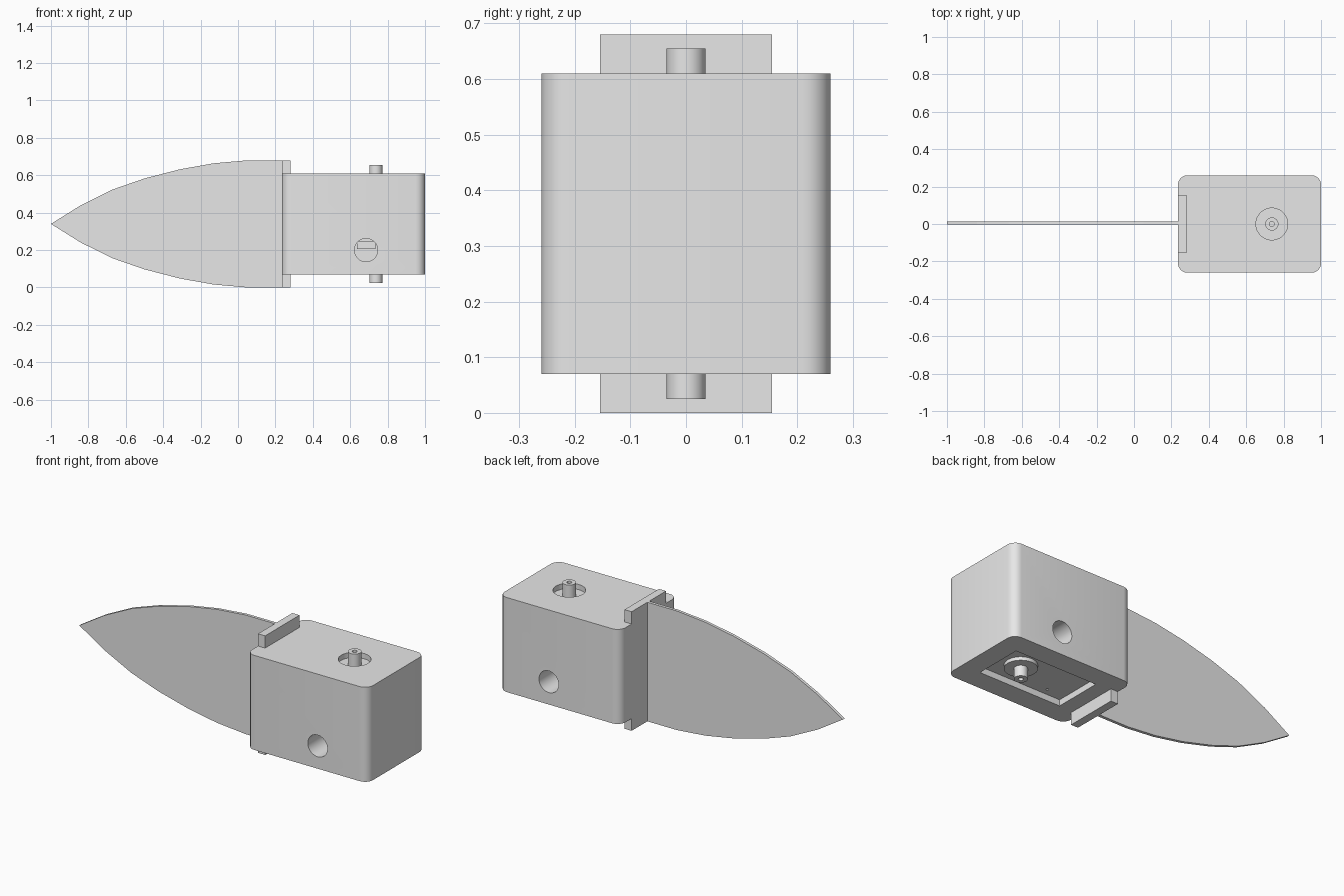
import bpy, bmesh
from math import radians, pi
from mathutils import Matrix

cube = bpy.data.objects.get("Cube")
if cube:
    bpy.data.objects.remove(cube, do_unlink=True)

grey = bpy.data.materials.new("plain grey")
grey.use_nodes = True
grey.diffuse_color = (0.8, 0.8, 0.8, 1)
grey.node_tree.nodes["Principled BSDF"].inputs["Base Color"].default_value = (0.8, 0.8, 0.8, 1)


def finish(name, bm):
    bmesh.ops.recalc_face_normals(bm, faces=bm.faces)
    mesh = bpy.data.meshes.new(name)
    bm.to_mesh(mesh)
    bm.free()
    obj = bpy.data.objects.new(name, mesh)
    bpy.context.collection.objects.link(obj)
    mesh.materials.append(grey)
    return obj


def box(name, x, y, z, corner=0):
    """Box from (min, max) pairs, with optional rounded upright edges."""
    bm = bmesh.new()
    size = [b - a for a, b in (x, y, z)]
    mid = [(a + b) / 2 for a, b in (x, y, z)]
    bmesh.ops.create_cube(bm, size=1, matrix=Matrix.Translation(mid) @ Matrix.Diagonal((*size, 1)))
    if corner:
        upright = [e for e in bm.edges if abs(e.verts[0].co.z - e.verts[1].co.z) > 0.01]
        bmesh.ops.bevel(bm, geom=upright, offset=corner, segments=6, profile=0.5, affect='EDGES')
    return finish(name, bm)


def rod(name, centre, radius, length, axis="Z"):
    bm = bmesh.new()
    turn = Matrix.Rotation(pi / 2, 4, "X") if axis == "Y" else Matrix()
    bmesh.ops.create_cone(bm, cap_ends=True, segments=48, radius1=radius, radius2=radius,
                          depth=length, matrix=Matrix.Translation(centre) @ turn)
    return finish(name, bm)


def cut(target, *cutters):
    for cutter in cutters:
        cutter.hide_render = True
        mod = target.modifiers.new("cut", 'BOOLEAN')
        mod.operation = 'DIFFERENCE'
        mod.solver = 'EXACT'
        mod.object = cutter
        bpy.context.view_layer.objects.active = target
        bpy.ops.object.modifier_apply(modifier=mod.name)
        bpy.data.objects.remove(cutter, do_unlink=True)


def smooth(obj):
    bpy.ops.object.select_all(action='DESELECT')
    obj.select_set(True)
    bpy.context.view_layer.objects.active = obj
    bpy.ops.object.shade_smooth_by_angle(angle=radians(30))


AXLE_X, HOLE_X, HOLE_Z = 0.737, 0.685, 0.2
BOTTOM, TOP, MID = 0.07, 0.61, 0.34

# Housing with rounded upright corners, shaft well, underside pocket and side holes
housing = box("housing", (0.235, 1), (-0.26, 0.26), (BOTTOM, TOP), corner=0.05)
cut(housing,
    rod("well_cutter", (AXLE_X, 0, TOP), 0.085, 0.06),
    box("pocket_cutter", (0.367, 0.885), (-0.14, 0.14), (0, BOTTOM + 0.035)))
for side in (-1, 1):
    cut(housing, rod("side_hole_cutter", (HOLE_X, side * 0.24, HOLE_Z), 0.062, 0.24, "Y"))
for x in (0.48, 0.68):
    for y in (-0.1, 0.1):
        cut(housing, rod("screw_hole_cutter", (x, y, BOTTOM + 0.035), 0.007, 0.04))
smooth(housing)

# Ledges at the inner ends of the side holes
for side, label in ((-1, "front"), (1, "back")):
    y = sorted((side * 0.115, side * 0.135))
    box(label + "_hole_ledge", (HOLE_X - 0.05, HOLE_X + 0.05), y, (0.205, 0.245))

# Raised collar around the shaft on the underside
smooth(rod("lower_collar", (AXLE_X, 0, 0.1), 0.085, 0.03))

# Shaft running through the housing, drilled at both ends
shaft = rod("shaft", (AXLE_X, 0, MID), 0.035, 0.63)
cut(shaft, *[rod("drill_cutter", (AXLE_X, 0, MID + s * 0.315), 0.013, 0.06) for s in (-1, 1)])
smooth(shaft)

# Mounting plate, flush with the end of the housing
box("mounting_plate", (0.235, 0.28), (-0.155, 0.155), (0, 0.68))

# Thin pointed blade: one half outline, mirrored below the centre line
half = [(-0.84, 0.1), (-0.67, 0.184), (-0.5, 0.243), (-0.31, 0.292),
        (-0.13, 0.324), (0.05, 0.34), (0.24, 0.34)]
outline = [(-1, 0)] + half + [(x, -z) for x, z in reversed(half)]
bm = bmesh.new()
face = bm.faces.new([bm.verts.new((x, -0.004, MID + z)) for x, z in outline])
grown = bmesh.ops.extrude_face_region(bm, geom=[face])
bmesh.ops.translate(bm, vec=(0, 0.017, 0),
                    verts=[v for v in grown["geom"] if isinstance(v, bmesh.types.BMVert)])
finish("blade", bm)
